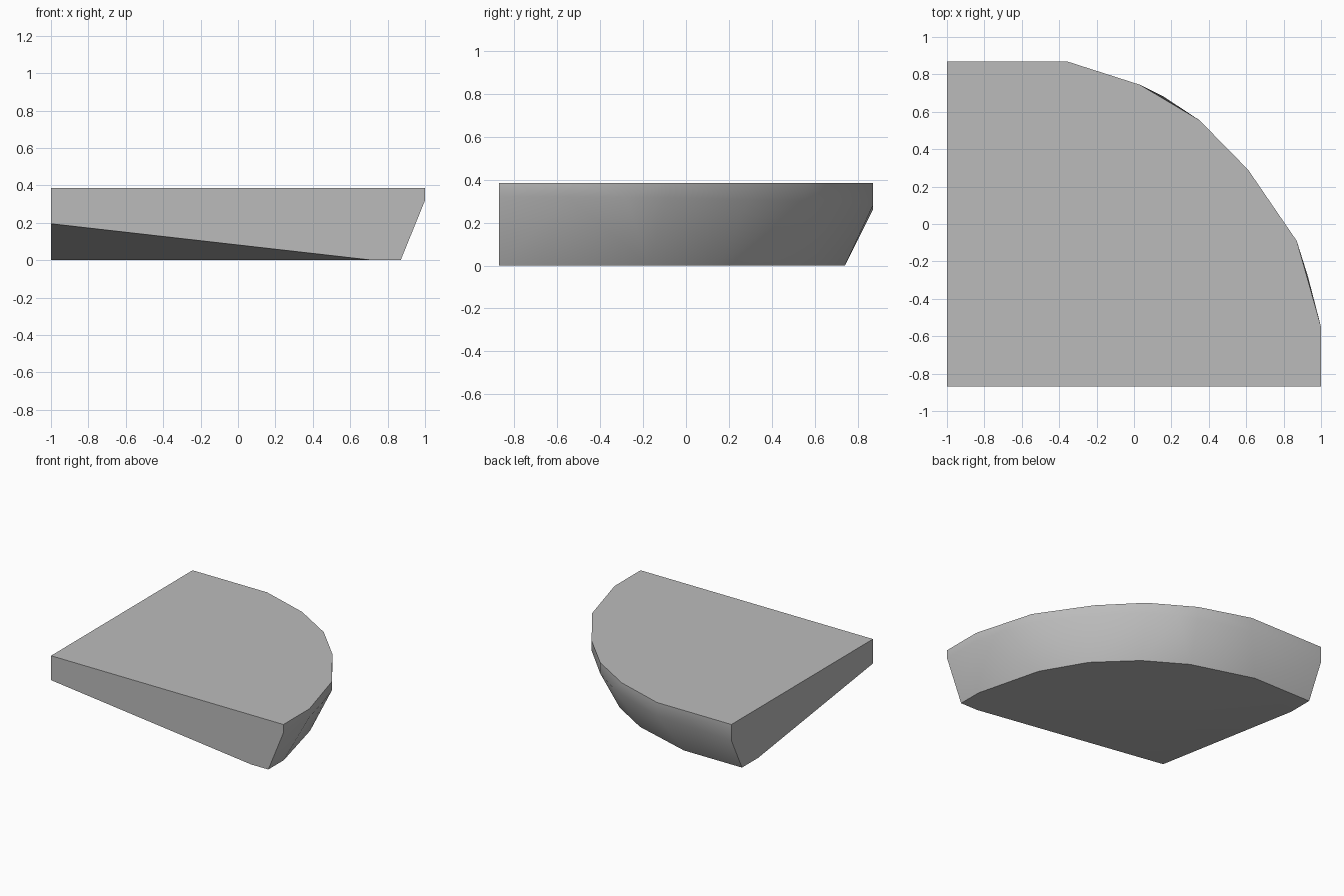
import bpy, bmesh, math

cube = bpy.data.objects.get("Cube")
if cube:
    bpy.data.objects.remove(cube, do_unlink=True)

TOP, FRONT, LEFT, BACK = 0.385, -0.87, -1.0, 0.87

# Material
grey = bpy.data.materials.new("stone_grey")
grey.use_nodes = True
colour = (0.5, 0.5, 0.5, 1)
grey.diffuse_color = colour
grey.node_tree.nodes["Principled BSDF"].inputs["Base Color"].default_value = colour

# Curved outlines, running from the front end to the back end
rim = [(1, FRONT), (1, -0.55), (0.87, -0.09), (0.61, 0.29),
       (0.35, 0.555), (0.03, 0.745), (-0.36, BACK), (LEFT, BACK)]
rim_bulges = [(0.93, -0.28), (0.16, 0.68)]
foot = [(0.87, FRONT), (0.87, -0.68), (0.74, -0.17), (0.55, 0.155),
        (0.28, 0.415), (-0.02, 0.595), (-0.5, 0.74), (LEFT, 0.74)]


def lip_height(x):
    """Lower edge of the upright lip, a little lower towards the back."""
    return 0.29 + 0.03 * x


points = [(x, y, TOP) for x, y in rim + [(LEFT, FRONT)]]
points += [(x, y, lip_height(x)) for x, y in rim + rim_bulges]
points += [(x, y, 0) for x, y in foot]
# Sloped underside rising to the square corner
points += [(LEFT, FRONT, 0.195), (0.72, FRONT, 0), (LEFT, 0.54, 0)]

# Quarter-round slab skinned around its outlines
bm = bmesh.new()
for p in points:
    bm.verts.new(p)
hull = bmesh.ops.convex_hull(bm, input=bm.verts[:])
loose = [v for v in bm.verts if not v.link_faces]
bmesh.ops.delete(bm, geom=loose, context="VERTS")
bmesh.ops.dissolve_limit(bm, angle_limit=math.radians(0.5),
                         verts=bm.verts[:], edges=bm.edges[:])
bmesh.ops.recalc_face_normals(bm, faces=bm.faces[:])

mesh = bpy.data.meshes.new("quarter_round_slab")
bm.to_mesh(mesh)
bm.free()
mesh.materials.append(grey)
slab = bpy.data.objects.new("quarter_round_slab", mesh)
bpy.context.collection.objects.link(slab)

# Smooth the rim, keep the outer edges crisp
bpy.ops.object.select_all(action="DESELECT")
slab.select_set(True)
bpy.context.view_layer.objects.active = slab
bpy.ops.object.shade_smooth_by_angle(angle=math.radians(35))
